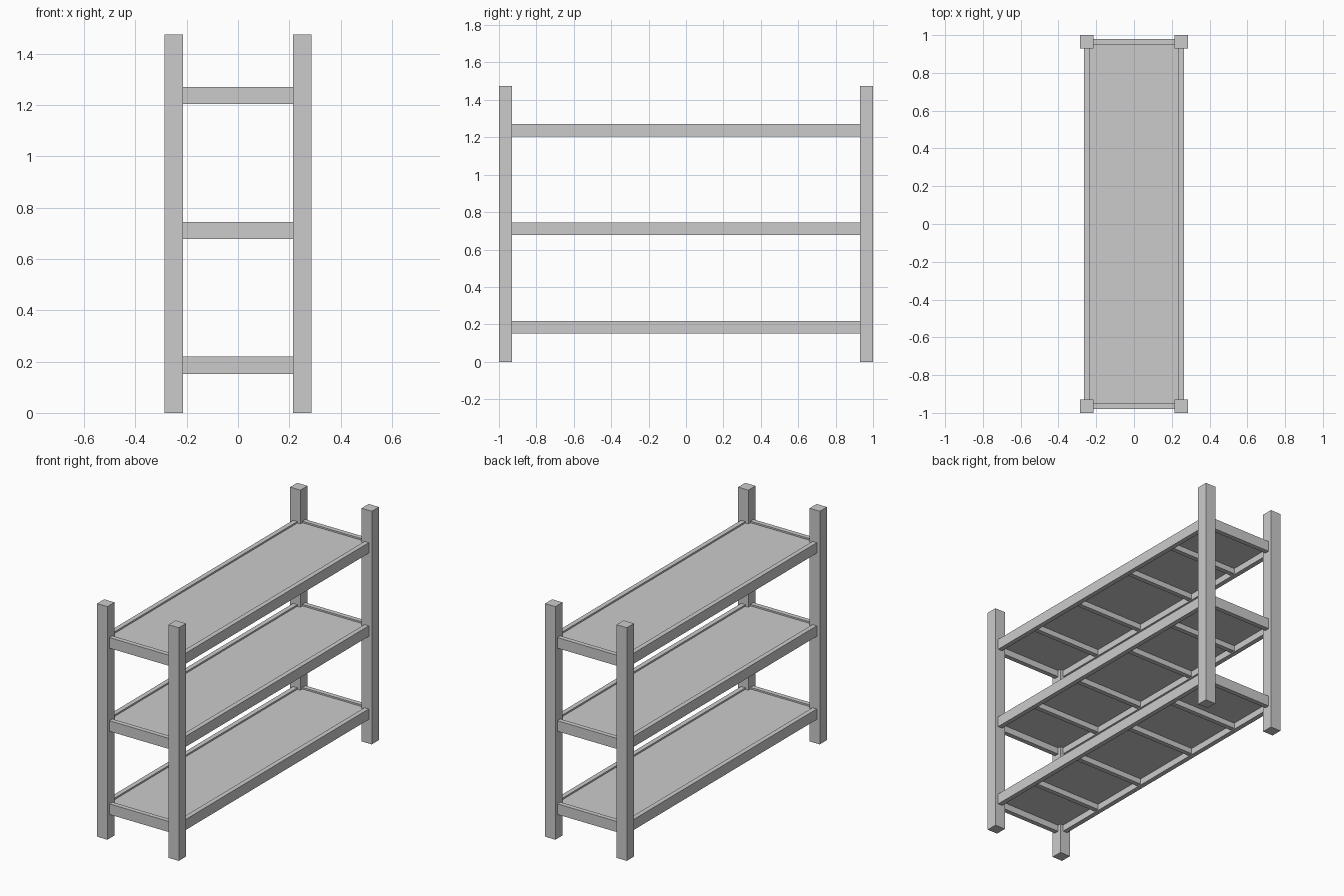
import bpy

if "Cube" in bpy.data.objects:
    bpy.data.objects.remove(bpy.data.objects["Cube"])

PX_IN, PX_OUT = 0.214, 0.286   # post extents in x
PY_IN, PY_OUT = 0.929, 1.0     # post extents in y
HEIGHT = 1.475
RAIL_T, RAIL_H = 0.030, 0.067
CX, CY = (PX_IN + PX_OUT) / 2, (PY_IN + PY_OUT) / 2


def box(name, center, size):
    bpy.ops.mesh.primitive_cube_add(size=1, location=center)
    ob = bpy.context.object
    ob.name = name
    ob.scale = size
    bpy.ops.object.transform_apply(location=False, rotation=False, scale=True)
    return ob


# Four corner posts
for sx in (-1, 1):
    for sy in (-1, 1):
        box("corner_post", (sx * CX, sy * CY, HEIGHT / 2),
            (PX_OUT - PX_IN, PY_OUT - PY_IN, HEIGHT))

# Three shelves: framed panel with cross battens underneath
for bottom in (0.152, 0.678, 1.204):
    mid = bottom + RAIL_H / 2
    top = bottom + RAIL_H
    for s in (-1, 1):
        box("long_rail", (s * CX, 0, mid), (RAIL_T, 2 * PY_IN, RAIL_H))
        box("end_rail", (0, s * CY, mid), (2 * PX_IN, RAIL_T, RAIL_H))
    inner_x = CX - RAIL_T / 2
    inner_y = CY - RAIL_T / 2
    panel_t, recess = 0.016, 0.010
    box("shelf_panel", (0, 0, top - recess - panel_t / 2),
        (2 * inner_x, 2 * inner_y, panel_t))
    batten_h = RAIL_H - recess - panel_t - 0.006
    for y in (-0.624, -0.234, 0.234, 0.624):
        box("shelf_batten", (0, y, top - recess - panel_t - batten_h / 2),
            (2 * inner_x, RAIL_T, batten_h))
